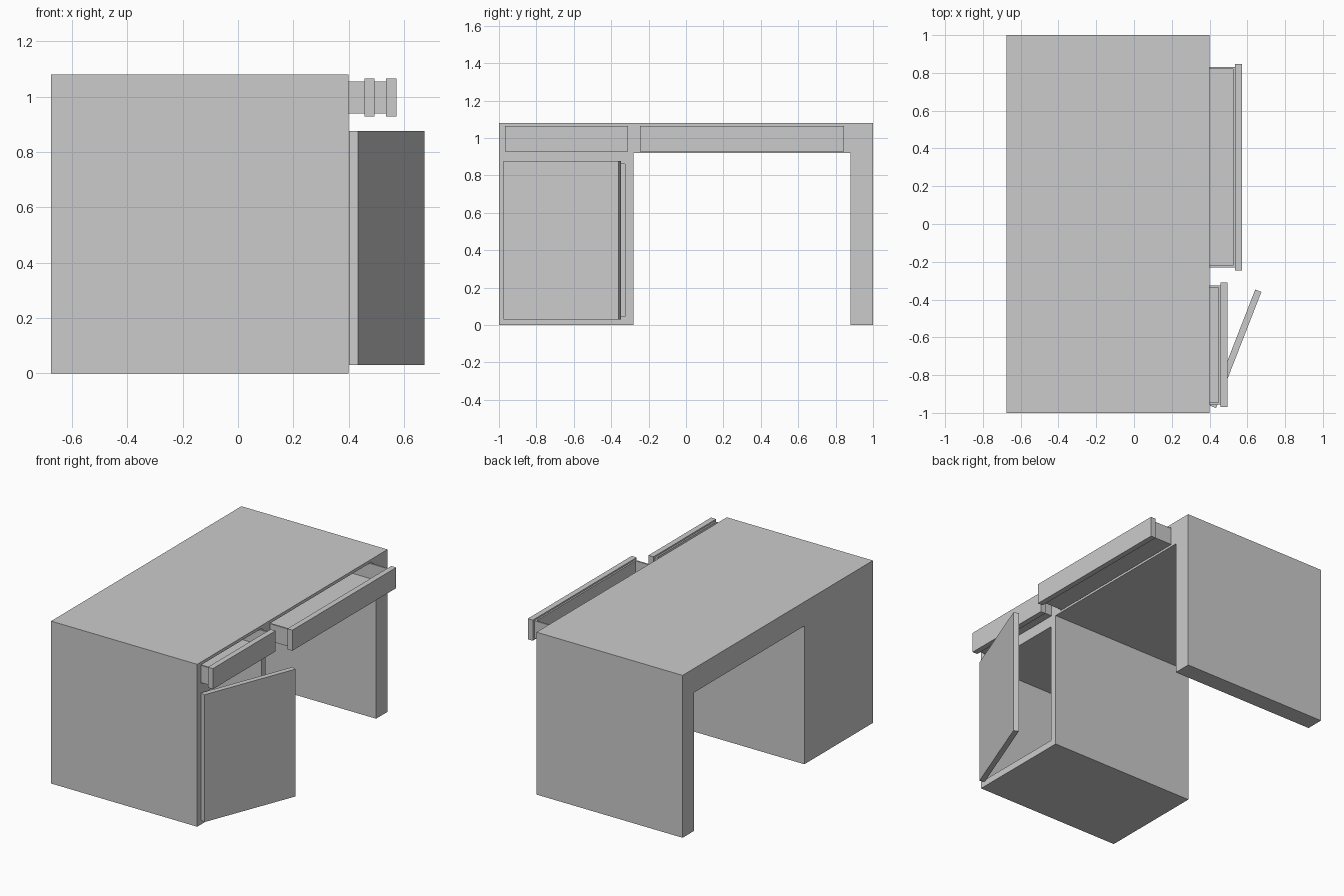
import bpy, bmesh, math
from mathutils import Matrix, Vector

if "Cube" in bpy.data.objects:
    bpy.data.objects.remove(bpy.data.objects["Cube"])


def finish(bm, name):
    bmesh.ops.recalc_face_normals(bm, faces=bm.faces)
    me = bpy.data.meshes.new(name)
    bm.to_mesh(me)
    bm.free()
    ob = bpy.data.objects.new(name, me)
    bpy.context.collection.objects.link(ob)
    return ob


def box_bm(x, y, z):
    bm = bmesh.new()
    size = Vector((x[1] - x[0], y[1] - y[0], z[1] - z[0]))
    mid = Vector((sum(x), sum(y), sum(z))) / 2
    bmesh.ops.create_cube(bm, size=1, matrix=Matrix.Translation(mid) @ Matrix.Diagonal((*size, 1)))
    return bm


def box(name, x, y, z):
    return finish(box_bm(x, y, z), name)


# desk carcass: side profile extruded along the depth
BACK, FRONT = -0.675, 0.40
profile = [(-1, 0), (-0.28, 0), (-0.28, 0.92), (0.88, 0.92),
           (0.88, 0), (1, 0), (1, 1.08), (-1, 1.08)]
bm = bmesh.new()
face = bm.faces.new([bm.verts.new((BACK, y, z)) for y, z in profile])
ext = bmesh.ops.extrude_face_region(bm, geom=[face])
bmesh.ops.translate(bm, vec=(FRONT - BACK, 0, 0),
                    verts=[v for v in ext["geom"] if isinstance(v, bmesh.types.BMVert)])
bm.normal_update()
body = finish(bm, "desk_body")

# cut the cupboard and the two drawer openings
openings = {
    "cupboard_cutter": ((-0.96, -0.325), (0.045, 0.86)),
    "small_drawer_cutter": ((-0.96, -0.32), (0.935, 1.06)),
    "wide_drawer_cutter": ((-0.235, 0.835), (0.935, 1.06)),
}
for name, (y, z) in openings.items():
    cutter = box(name, (BACK + 0.04, FRONT + 0.1), y, z)
    cutter.hide_render = True
    cutter.hide_set(True)
    mod = body.modifiers.new(name, "BOOLEAN")
    mod.operation = "DIFFERENCE"
    mod.solver = "EXACT"
    mod.object = cutter

# bake the openings and remove the cutters
dg = bpy.context.evaluated_depsgraph_get()
cut_mesh = bpy.data.meshes.new_from_object(body.evaluated_get(dg))
body.modifiers.clear()
body.data = cut_mesh
for name in openings:
    bpy.data.objects.remove(bpy.data.objects[name])


# drawers: hollow tray with an overlapping front panel
def drawer(name, x_front, y, overlap):
    bm = box_bm((x_front - 0.95, x_front), y, (0.94, 1.055))
    bm.normal_update()
    top = max(bm.faces, key=lambda f: f.calc_center_median().z)
    bmesh.ops.inset_region(bm, faces=[top], thickness=0.015)
    floor = bmesh.ops.extrude_discrete_faces(bm, faces=[top])["faces"][0]
    bmesh.ops.translate(bm, vec=(0, 0, -0.1), verts=floor.verts)
    finish(bm, name + "_tray")
    box(name + "_front", (x_front, x_front + 0.037),
        (y[0] - overlap, y[1] + overlap), (0.928, 1.065))


drawer("small_drawer", 0.457, (-0.955, -0.325), 0.014)
drawer("wide_drawer", 0.535, (-0.23, 0.83), 0.016)

# cupboard door, swung open on its outer edge
door = box("cupboard_door", (0, 0.035), (0, 0.66), (0.03, 0.877))
door.location = (0.402, -0.962, 0)
door.rotation_euler = (0, 0, -math.radians(21.3))
